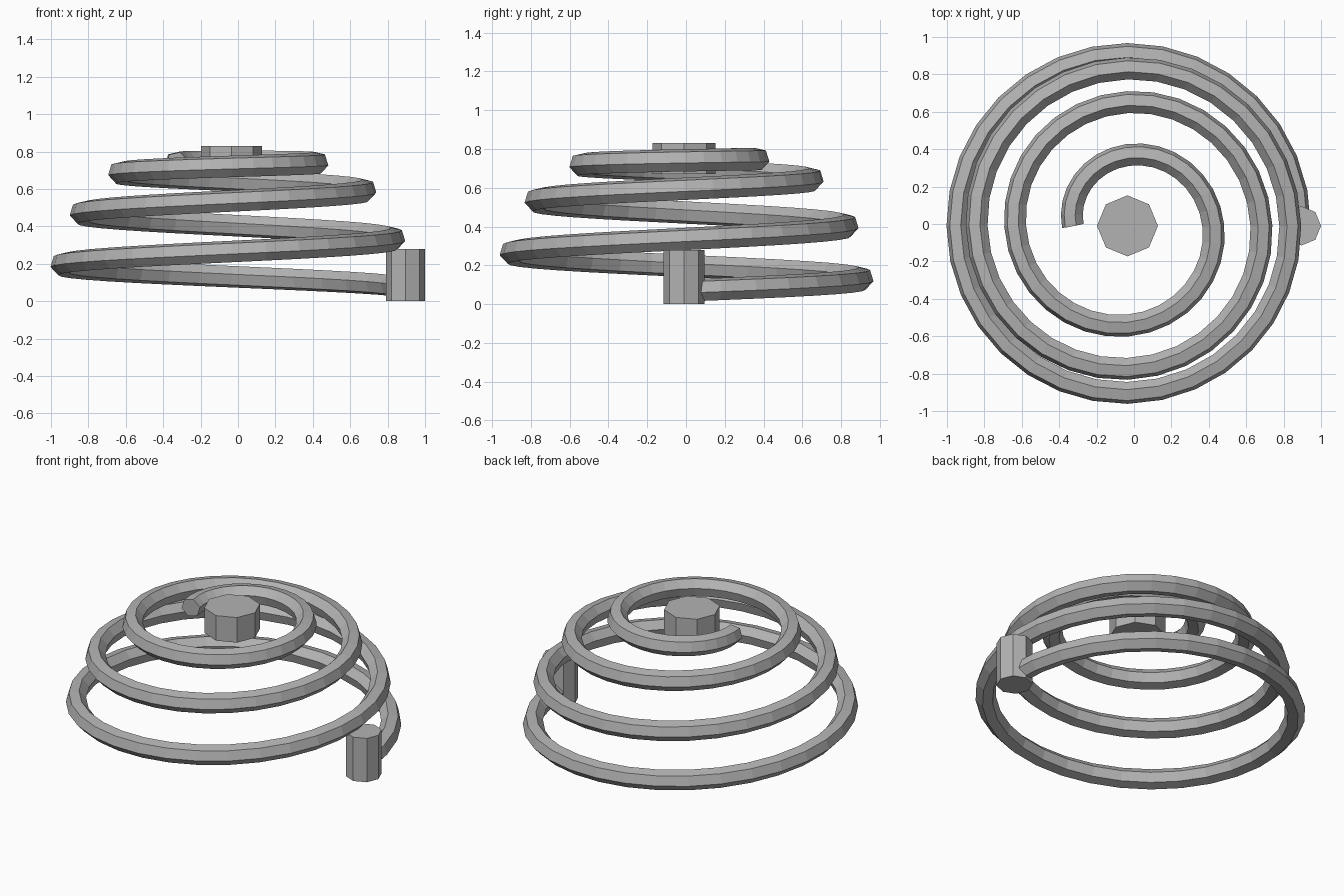
import bpy
import bmesh
import math
from mathutils import Vector, Matrix

cube = bpy.data.objects.get("Cube")
if cube:
    bpy.data.objects.remove(cube, do_unlink=True)

GREY = (0.45, 0.45, 0.45, 1)
metal = bpy.data.materials.new("grey_metal")
metal.use_nodes = True
metal.diffuse_color = GREY
metal.node_tree.nodes["Principled BSDF"].inputs["Base Color"].default_value = GREY

CENTRE = Vector((-0.035, -0.01, 0))
TURNS, STEPS, SIDES, WIRE = 3.5, 112, 6, 0.06


def add_object(name, bm):
    bmesh.ops.recalc_face_normals(bm, faces=bm.faces)
    mesh = bpy.data.meshes.new(name)
    bm.to_mesh(mesh)
    bm.free()
    mesh.materials.append(metal)
    obj = bpy.data.objects.new(name, mesh)
    bpy.context.collection.objects.link(obj)


def add_octagon_post(name, x, radius, bottom, top):
    bm = bmesh.new()
    place = Matrix.Translation((x, CENTRE.y, (bottom + top) / 2))
    bmesh.ops.create_cone(bm, cap_ends=True, segments=8, radius1=radius,
                          radius2=radius, depth=top - bottom, matrix=place)
    add_object(name, bm)


def coil_point(u):
    """Domed spiral: the radius shrinks as the coil climbs and flattens."""
    angle = u * TURNS * math.tau
    radius = 0.922 - 0.63 * u ** 2
    height = 0.07 + 0.82 * u + 0.6 * u ** 2 - 0.75 * u ** 3
    return CENTRE + Vector((radius * math.cos(angle), radius * math.sin(angle), height))


# Coil: hexagonal wire swept along the spiral, slightly rolled
bm = bmesh.new()
rings = []
for i in range(STEPS + 1):
    u = i / STEPS
    point = coil_point(u)
    tangent = (coil_point(u + 0.001) - coil_point(u - 0.001)).normalized()
    outward = tangent.cross(Vector((0, 0, 1))).normalized()
    up = outward.cross(tangent)
    ring = []
    for k in range(SIDES):
        a = math.radians(-13) + k * math.tau / SIDES
        ring.append(bm.verts.new(point + WIRE * (outward * math.cos(a) + up * math.sin(a))))
    rings.append(ring)
for lower, upper in zip(rings, rings[1:]):
    for k in range(SIDES):
        n = (k + 1) % SIDES
        bm.faces.new((lower[k], lower[n], upper[n], upper[k]))
bm.faces.new(rings[0])
bm.faces.new(rings[-1])
add_object("spiral_coil", bm)

# Centre hub and outer terminal
add_octagon_post("centre_hub", CENTRE.x, 0.163, 0.67, 0.83)
add_octagon_post("outer_terminal", 0.895, 0.105, 0, 0.28)
